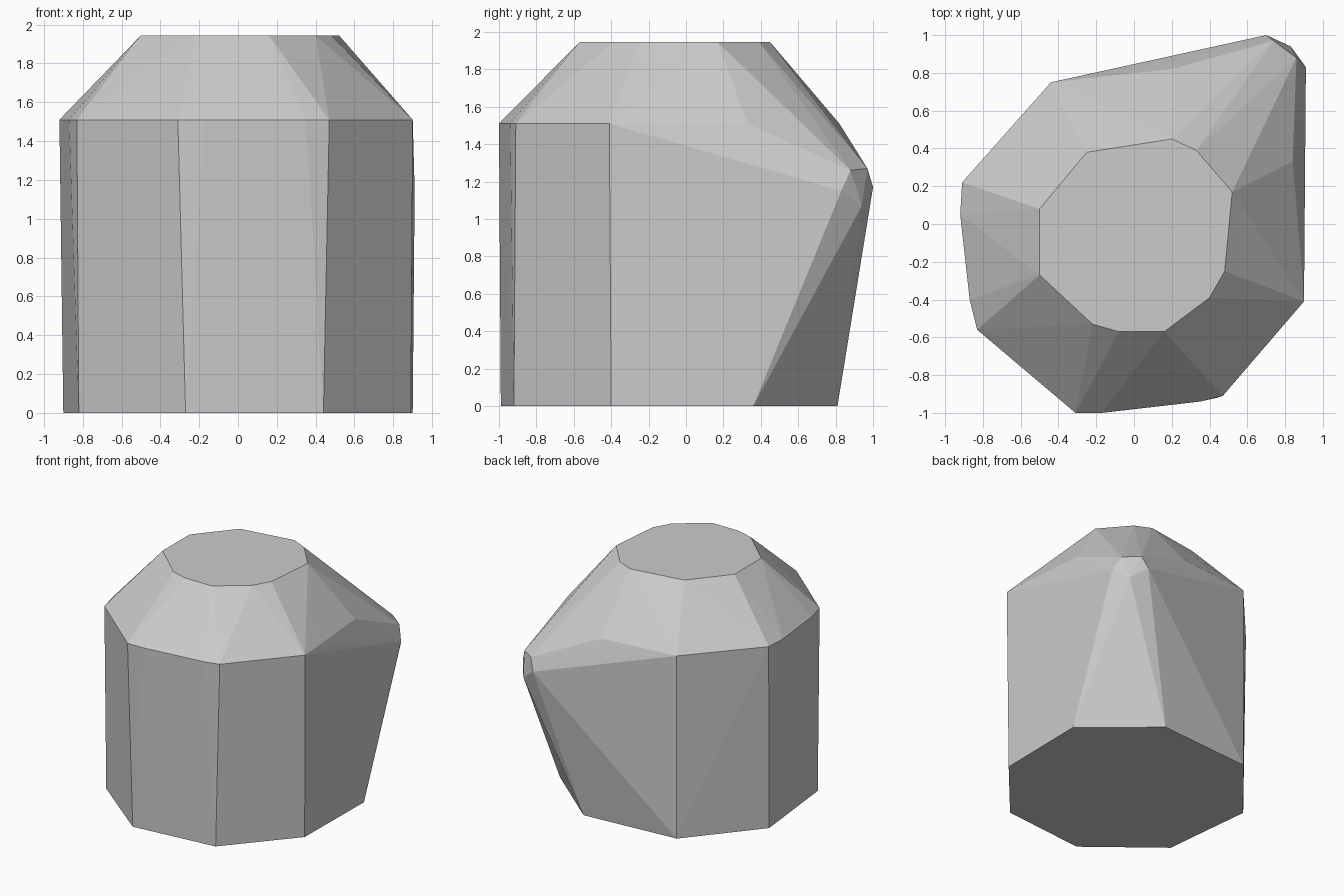
import bpy
import bmesh

default = bpy.data.objects.get("Cube")
if default:
    bpy.data.objects.remove(default, do_unlink=True)


def make_material(name, colour):
    material = bpy.data.materials.new(name)
    material.use_nodes = True
    material.diffuse_color = colour
    shader = next(n for n in material.node_tree.nodes if n.type == "BSDF_PRINCIPLED")
    shader.inputs["Base Color"].default_value = colour
    return material


def ring(outline, height):
    """Lift a flat outline to a given height."""
    return [(x, y, height) for x, y in outline]


# Octagonal foot
foot = ring([(.9, .36), (.37, .81), (-.44, .75), (-.9, .2),
             (-.82, -.55), (-.27, -.99), (.44, -.92), (.89, -.4)], 0)

# Shoulder where the straight walls meet the sloping upper part
shoulder = ring([(.84, .33), (.2, .82), (-.44, .75), (-.91, .22), (-.92, .05),
                 (-.87, -.4), (-.83, -.56), (-.31, -1), (-.17, -1),
                 (.35, -.94), (.47, -.91), (.9, -.41), (.89, -.26)], 1.51)

# Flat rim at the top
rim = ring([(-.5, .08), (-.5, -.27), (-.22, -.53), (-.08, -.57), (.16, -.57),
            (.4, -.39), (.48, -.25), (.52, .17), (.33, .39), (.2, .45),
            (-.15, .37), (-.25, .38)], 1.945)

# Blunt spout tip leaning out of the back corner
spout = [(.91, .83, 1.15), (.86, .88, 1.26), (.74, .97, 1.27),
         (.7, 1, 1.17), (.83, .94, 1.07)]

# Wrap all sections in one faceted skin and merge the flat areas
bm = bmesh.new()
for point in foot + shoulder + rim + spout:
    bm.verts.new(point)
hull = bmesh.ops.convex_hull(bm, input=bm.verts[:])
loose = {v for v in hull["geom_interior"] + hull["geom_unused"]
         if isinstance(v, bmesh.types.BMVert)}
bmesh.ops.delete(bm, geom=list(loose), context="VERTS")
bmesh.ops.dissolve_limit(bm, angle_limit=.01, verts=bm.verts[:], edges=bm.edges[:])
bmesh.ops.recalc_face_normals(bm, faces=bm.faces[:])

mesh = bpy.data.meshes.new("faceted_body")
bm.to_mesh(mesh)
bm.free()
mesh.materials.append(make_material("light grey", (.6, .6, .6, 1)))
body = bpy.data.objects.new("faceted_body", mesh)
bpy.context.collection.objects.link(body)
